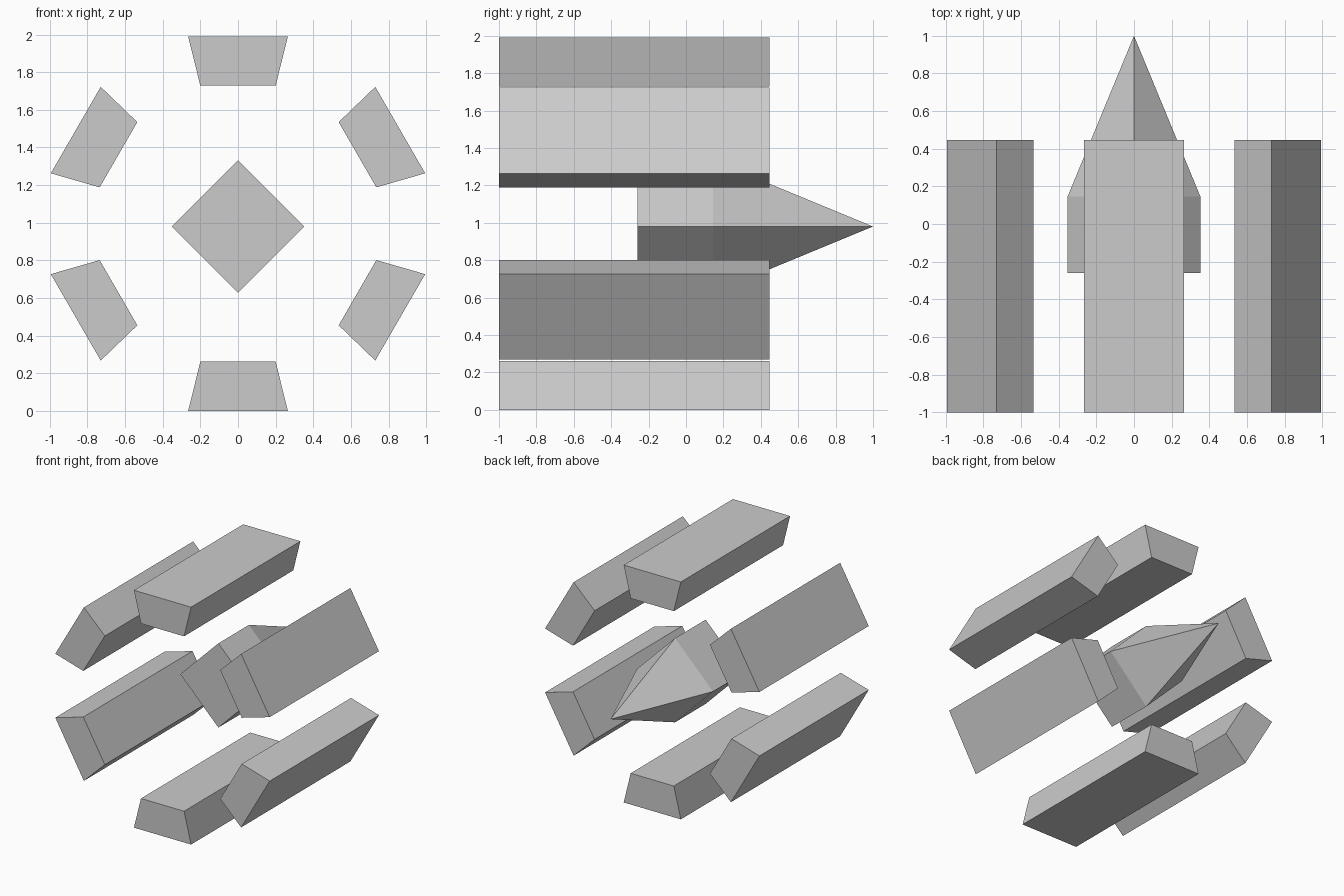
import bpy
from math import sin, cos, radians

if "Cube" in bpy.data.objects:
    bpy.data.objects.remove(bpy.data.objects["Cube"])


def make_object(name, verts, faces):
    mesh = bpy.data.meshes.new(name)
    mesh.from_pydata(verts, [], faces)
    obj = bpy.data.objects.new(name, mesh)
    bpy.context.collection.objects.link(obj)
    return obj


def ring_sides(n):
    return [(i, (i + 1) % n, (i + 1) % n + n, i + n) for i in range(n)]


# Six tapered bars around the y axis
CENTRE_Z = 0.995
BAR = [(-0.2, 0.733), (0.2, 0.733), (0.265, 0.995), (-0.265, 0.995)]
for k in range(6):
    a = radians(60 * k)
    ring = [(x * cos(a) + r * sin(a), CENTRE_Z - x * sin(a) + r * cos(a))
            for x, r in BAR]
    verts = [(x, y, z) for y in (-1.0, 0.447) for x, z in ring]
    make_object(f"outer_bar_{k + 1}", verts,
                ring_sides(4) + [(3, 2, 1, 0), (4, 5, 6, 7)])

# Central diamond block tapering to a point at the back
R, CORE_Z = 0.353, 0.98
diamond = [(R, 0), (0, R), (-R, 0), (0, -R)]
verts = [(x, y, CORE_Z + z) for y in (-0.26, 0.145) for x, z in diamond]
verts.append((0, 1.0, CORE_Z))
faces = ring_sides(4) + [(3, 2, 1, 0)]
faces += [(4 + i, 4 + (i + 1) % 4, 8) for i in range(4)]
core = make_object("pointed_core", verts, faces)

# Consistent outward normals
import bmesh
for obj in bpy.data.objects:
    bm = bmesh.new()
    bm.from_mesh(obj.data)
    bmesh.ops.recalc_face_normals(bm, faces=bm.faces)
    bm.to_mesh(obj.data)
    bm.free()
